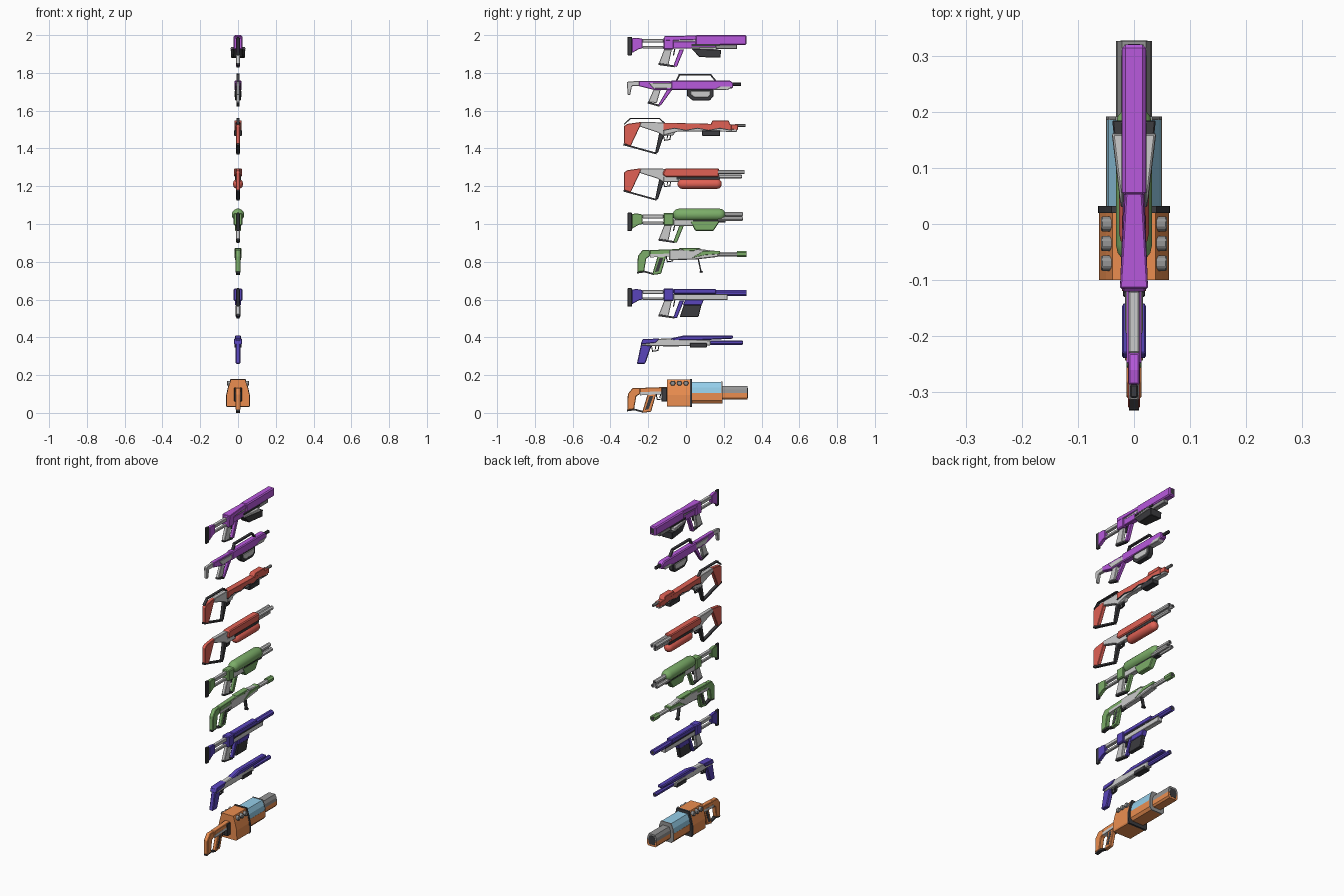
import bpy, bmesh, math
from mathutils import Vector

if "Cube" in bpy.data.objects:
    bpy.data.objects.remove(bpy.data.objects["Cube"])

# Units below are hundredths; each toy blaster has its own base height (B), muzzle towards +y
B, G = 0, ""
COL = {"black": (.045, .045, .05), "orange": (.83, .27, .08), "glass": (.3, .62, .82), "blue": (.1, .06, .5),
       "green": (.2, .42, .14), "red": (.75, .12, .09), "purple": (.48, .1, .72), "steel": (.3, .3, .3)}
MATS = {}


def finish(name, bm, col, bev=0):
    bmesh.ops.recalc_face_normals(bm, faces=bm.faces)
    bmesh.ops.scale(bm, vec=(.01, .01, .01), verts=bm.verts)
    me = bpy.data.meshes.new(G + name)
    bm.to_mesh(me)
    bm.free()
    ob = bpy.data.objects.new(G + name, me)
    bpy.context.collection.objects.link(ob)
    if col:
        if col not in MATS:
            MATS[col] = bpy.data.materials.new(col)
            MATS[col].diffuse_color = (*COL[col], 1)
        me.materials.append(MATS[col])
    if bev:
        m = ob.modifiers.new("chamfer", "BEVEL")
        m.width, m.segments = bev * .01, 1
    return ob


def loft(name, rings, col, bev=0):
    bm = bmesh.new()
    vs = [[bm.verts.new(p) for p in r] for r in rings]
    n = len(vs[0])
    for a, b in zip(vs, vs[1:]):
        for i in range(n):
            bm.faces.new((a[i], a[(i + 1) % n], b[(i + 1) % n], b[i]))
    bm.faces.new(vs[0][::-1])
    bm.faces.new(vs[-1])
    return finish(name, bm, col, bev)


def prism(name, pts, w, col=None, bev=.25, dy=0):
    """side profile (y, z) extruded to half width w (one value or one per point)"""
    ws = w if isinstance(w, list) else [w] * len(pts)
    return loft(name, [[(s * h, y + dy, z + B) for (y, z), h in zip(pts, ws)] for s in (-1, 1)], col, bev)


def box(name, y0, y1, z0, z1, w, col=None, bev=.25):
    return prism(name, [(y0, z0), (y1, z0), (y1, z1), (y0, z1)], w, col, bev)


def bar(name, half, y0, y1, col=None, bev=0):
    """mirrored cross-section (x, z) run along y"""
    sec = half + [(-x, z) for x, z in half[::-1]]
    return loft(name, [[(x, y, z + B) for x, z in sec] for y in (y0, y1)], col, bev)


def turned(name, prof, z, col=None, n=8, x=0):
    """profile of (y, radius) turned about a y axis"""
    ang = [2 * math.pi * (i + .5) / n for i in range(n)]
    return loft(name, [[(x + r * math.cos(a), y, B + z + r * math.sin(a)) for a in ang] for y, r in prof], col)


def tube(name, y0, y1, z, r, col=None, x=0, n=8):
    turned(name, [(y0, r), (y1, r)], z, col, n, x)
    turned(name + "_bore", [(y1 - .1, r * .65), (y1 + .05, r * .65)], z, "black", n, x)


def capsule(name, y0, y1, z, r, col):
    e = [(r * (1 - math.cos(a)), r * math.sin(a)) for a in (.3, .7, 1.1, 1.57)]
    ob = turned(name, [(y0 + d, q) for d, q in e] + [(y1 - d, q) for d, q in e[::-1]], z, col, 16)
    for p in ob.data.polygons:
        p.use_smooth = len(p.vertices) == 4


def strip(name, pts, t, w, col="black", dy=0):
    """flat strip of thickness t following a (y, z) path"""
    for i, (a, b) in enumerate(zip(pts, pts[1:])):
        a, b = Vector(a), Vector(b)
        d = (b - a).normalized() * t / 2
        nrm = Vector((-d.y, d.x))
        prism(f"{name}_{i}", [tuple(p) for p in (a - d - nrm, b + d - nrm, b + d + nrm, a - d + nrm)], w, col, 0, dy)


def trigger(y, z):
    strip("trigger_guard", [(y, z), (y + .6, z - 3), (y + 3.4, z - 2.6), (y + 4, z)], .5, .5)
    strip("trigger", [(y + 2.4, z), (y + 2, z - 1.8)], .5, .3)


def sliding_stock(col):
    box("butt_pad", -31, -28.6, 6.3, 16, .7, "black")
    prism("butt_wedge", [(-28.6, 7.5), (-28.6, 15.3), (-26, 15.6), (-23, 15), (-23, 10), (-25, 9.6)], 1, col)
    box("stock_rod_upper", -23, -12, 13, 15, 1)
    box("stock_rod_lower", -23, -12, 9.8, 11.2, .8)
    box("receiver_block", -12, -6.5, 9.3, 15.8, 2.3, col, .5)
    prism("grip", [(-11.5, 9.5), (-7.5, 9.5), (-9.3, 1.2), (-14.4, 2)], 1)
    strip("grip_base", [(-14, 1.6), (-6.5, .5)], 1, .9, "black")
    prism("grip_front", [(-3.4, 9.5), (-1, 9.5), (-4.8, .2), (-6.8, .4)], 1, col)
    strip("trigger", [(-6, 9.3), (-6.6, 6.5)], .6, .4)


def loop_stock(col, dy):
    prism("stock_post", [(-25.8, 1.5), (-25.5, 10), (-23, 13.2), (-19, 13.2), (-19, 10), (-21, 8.8), (-22.2, 2)], 1.3, col, .3, dy)
    prism("stock_top", [(-19.2, 13.2), (-3, 13.8), (-3, 9.7), (-19.2, 9.7)], 1.5, col, .3, dy)
    prism("stock_spine", [(-19, 11), (-5, 11.5), (-5, 10), (-19, 9.3)], 1.6, None, 0, dy)
    strip("stock_foot", [(-25.5, 1.3), (-22, 1.8), (-17.5, .6)], .9, 1, "black", dy)
    prism("grip", [(-15, 10), (-10.5, 10), (-13.2, .6), (-18, 0.01)], 1.1, col, .3, dy)
    prism("grip_inlay", [(-14, 9), (-12, 9), (-14.5, 2), (-16.5, 1.5)], 1.15, "black", 0, dy)
    trigger(-10.5 + dy, 10)


def thumbhole_stock():
    prism("butt", [(-32.8, 5.5), (-32.8, 14.8), (-31, 16), (-23.8, 17), (-24.2, 15), (-29.3, 4.2)], 1.1, "red")
    strip("butt_edge", [(-32.7, 5), (-29, 4), (-16, .4)], .9, .9)
    prism("grip", [(-16.5, 0), (-14.8, .8), (-11.5, 10.5), (-14.2, 11.2)], 1, "black")
    prism("stock_neck", [(-24, 17), (-12, 16.8), (-5, 12.5), (-7, 9.8), (-12, 9.7), (-15, 11.5), (-24.5, 14.6)], 1.2)
    trigger(-12, 10.3)


# 1: orange launcher
G, B = "launcher_", 0
loop_stock("orange", -5.3)
bar("housing", [(5.8, 3.3), (6.2, 4), (6.1, 9.5), (5, 14), (3.8, 17.6)], -10, 2.6, "orange")
bar("collar", [(6, 3), (6.4, 4), (6.3, 9.5), (5.2, 14), (4, 17.9)], 2, 3.2, "black")
box("rear_cap", -13, -10, 6, 13.5, 2, "black")
for s in (-1, 1):
    for y in (-7, -3.5, 0):
        ring = [(y + 1.5 * math.cos(k * math.pi / 3), 15.7 + 1.5 * math.sin(k * math.pi / 3)) for k in range(6)]
        loft("side_bolt", [[(s * x, *p) for p in ring] for x in (3, 5.9)], "steel", .3)
bar("chamber_lower", [(3.8, 5), (5, 6.5), (5, 10.6)], 3, 19, "orange")
bar("chamber_window", [(4.9, 10.6), (4.5, 13.5), (3.2, 16.3)], 3, 18.6, "glass")
bar("chamber_end", [(3.8, 5), (5, 6.5), (5, 10.6), (4.6, 13.5), (3.3, 16.5)], 18.5, 19.2, "steel")
bar("muzzle_lower", [(2.4, 7), (3.2, 8), (3.2, 10.6)], 19, 32.6, "orange")
bar("muzzle_upper", [(3.2, 10.6), (3, 12.5), (2.1, 14.3)], 19, 32.6, "steel")
bar("muzzle_bore", [(1.8, 8), (2.4, 10.5), (1.6, 13.3)], 32.5, 32.7, "black")

# 2: blue pistol-grip blaster
G, B = "blue_pistol_", 26
prism("grip", [(-24, 9.5), (-23.2, 12.8), (-18.8, 12.8), (-18.3, 9.5), (-21.6, 0), (-26, 0)], 1.3, "blue", .4)
prism("receiver", [(-23.5, 9.5), (-23, 12.8), (-8, 13.5), (13, 12.5), (13, 9.6), (-8, 9.2)], 1.6, None, .4)
prism("rear_cover", [(-24, 10.3), (-23, 13), (-14, 13.4), (-16, 11.2)], 2.1, "blue")
prism("top_cover", [(-10, 13), (-1, 15), (25, 15), (25, 13.3), (5, 12.3), (-6, 12.2)], 1.7, "blue", .5)
tube("barrel", 12, 30, 11.2, 1.3, "blue")
box("fore_block", 2, 11, 8.6, 11, 1.9, "black")
trigger(-18.3, 9.6)

# 3: blue magazine blaster
G, B = "blue_rifle_", 50
sliding_stock("blue")
box("receiver", -6.5, 22, 9.7, 13.2, 1.5)
box("top_rail", -6.5, 16, 13, 15.6, 1.9, "blue", .4)
box("side_slot", -6, 22, 12.3, 13, 1.7, "black", 0)
tube("barrel", 15, 32, 13.4, 1.7, "blue")
prism("magazine", [(-1.2, 7.2), (8.2, 7.2), (6.6, .8), (-3.3, .8)], 1.2, "black")
prism("magazine_well", [(-.5, 10), (9.5, 10), (8.2, 7), (-1.6, 7)], 1.5, "blue")

# 4: green bipod blaster
G, B = "green_rifle_", 73
loop_stock("green", 0)
prism("receiver", [(-9, 13.2), (5, 14), (17, 12.6), (17, 9.6), (5, 8.2), (-9, 7.8)], 1.7, None, .4)
prism("top_panel", [(-4, 14.2), (8, 14.2), (4, 12.6), (-1, 12.8)], 1.8, "green")
prism("side_panel", [(3, 9), (9, 12.6), (18, 12.8), (18, 11.2), (10, 10.6)], 1.9, "green", .1)
tube("barrel", 16, 28, 11, 1.3)
tube("muzzle", 27, 32, 11.1, 1.8, "green")
for s in (-1, 1):
    leg = strip("bipod", [(6.5, 8.5), (8, 1.5)], .7, .9)
box("bipod_foot", 7.2, 9, 1.2, 2, 1.2, "black")

# 5: green tank blaster
G, B = "green_tank_", 90
sliding_stock("green")
capsule("tank", -7, 21, 14.9, 3.3, "green")
box("receiver", -6.5, 4, 9, 12.5, 1.5)
box("under_rail", 3, 21, 10.8, 12.5, 1.5, "black", 0)
prism("fore_grip", [(2, 11.6), (18, 11.6), (14.5, 6.3), (5, 6.3)], 1.6, "green", .4)
tube("upper_barrel", 17, 30, 15.2, 1.3)
for s in (-1, 1):
    tube("lower_barrel", 17, 30, 12.8, 1.2, None, s * 1.2)

# 6: red blaster with underslung tank
G, B = "red_tank_", 112.5
thumbhole_stock()
prism("top_cover", [(-12.5, 14), (-11, 17), (17.5, 17), (17.5, 12.5), (-11, 12.5)], 2.1, "red", .5)
box("receiver", -12, -4, 9.7, 12.6, 1.3)
box("under_rail", -5, 18, 11, 12.6, 1.5, "black", 0)
capsule("tank", -4.5, 19, 8.7, 2.7, "red")
for s in (-1, 1):
    tube("upper_barrel", 17, 31, 15, 1.2, None, s * 1.1)
tube("lower_barrel", 17, 29.5, 12.6, 1.2)

# 7: red scalloped blaster
G, B = "red_rifle_", 137
thumbhole_stock()
strip("cheek_rail", [(-32.5, 16), (-29.5, 18.8), (-14, 18.8), (-11.5, 16.5)], .6, .8)
prism("body", [(-12, 10), (-4, 12), (27, 11.8), (27, 14.5), (-12, 16.5)], 1.4)
wave = [(y, 13.7 if i % 2 else 12.6) for i, y in enumerate(range(-12, 25, 6))]
prism("scalloped_cover", wave + [(24, 15.8), (-12, 16.6)], 1.8, "red", .1)
strip("scallop_edge", wave, .5, 1.9)
prism("sight_block", [(13, 15.5), (14, 17.8), (22.5, 17.8), (23.5, 15.5)], 1.9, "red")
prism("nose", [(12, 16), (27.5, 15.7), (27.5, 12.8), (15, 13.5)], 1.6, "red")
tube("barrel", 26, 31.5, 15.2, .9, "steel")
box("fore_block", 8.5, 18, 9.6, 12.6, 2.1, "black")

# 8: purple carry-handle blaster
G, B = "purple_carbine_", 162
prism("butt", [(-31.4, 13), (-30.8, 6.2), (-29.6, 6.2), (-28.6, 11), (-24, 11), (-24, 13.8), (-30.5, 13.4)], .9)
prism("rear_body", [(-25, 13.8), (-8, 13.6), (-8, 9), (-17, 9), (-25, 11)], 1.3, "purple", .3)
prism("front_body", [(-8, 14), (23.5, 14), (25, 12.5), (25, 10), (20, 9), (-8, 9)], 1.8, "purple", .5)
prism("side_panel", [(-20, 12.8), (-6, 12.6), (-4, 10), (-17, 9.6)], 1.5)
prism("fore_panel", [(14, 9), (18, 11), (24.8, 11), (22, 8.8)], 1.9)
prism("grip", [(-17, 9.5), (-13.3, 9.5), (-15.5, 2), (-20, 2.6)], .9)
strip("grip_base", [(-19.8, 2.2), (-14.5, .7)], 1, .9)
prism("grip_front", [(-9.8, 9.5), (-7, 9.5), (-13.3, .8), (-15, .6)], .9, "purple")
strip("carry_handle", [(-5, 13.8), (-3.5, 17), (13, 17), (15.5, 14)], .8, .8)
tube("barrel", 24, 29, 12, 1, "black")
prism("magazine_frame", [(.5, 9.5), (14.5, 9.5), (14.5, 5.5), (12.5, 3.4), (3.5, 3.4), (.5, 6)], 1.5, "black")
prism("magazine", [(2.5, 8.5), (13, 8.5), (13, 6.3), (11.5, 5), (4.5, 5), (2.5, 6.5)], 1.8)

# 9: purple heavy blaster
G, B = "purple_heavy_", 183
sliding_stock("purple")
box("receiver", -8, 16, 10, 13.6, 1.6, "purple")
box("side_slot", -7, 18, 13.3, 14.8, 1.5)
prism("top_cover", [(-11.5, 16.4), (5.5, 16.8), (5.5, 14.6), (-11.5, 14)], [2.5, 1.5, 1.9, 2.5], "purple")
box("barrel_shroud", 5, 32, 11.8, 17, 2.1, "purple", .6)
box("shroud_slot", 3, 18, 11.3, 12.2, 2.2, "black", 0)
box("shroud_bore", 31.9, 32.1, 13, 16, 1.1, "black", 0)
box("lower_barrel", 14, 27, 9.6, 11.9, 1.5, "steel")
prism("magazine", [(3, 9.8), (18.5, 9.2), (18.3, 5), (7, 5.4)], [2.3, 3.9, 3.6, 2.6], "black")
prism("magazine_cover", [(3, 10.8), (16, 10.8), (16.2, 9.2), (3, 9.7)], [2.2, 3.8, 4, 2.4])

for m in bpy.data.materials:
    if m.users and not m.is_grease_pencil:
        m.use_nodes = True
        m.node_tree.nodes["Principled BSDF"].inputs["Base Color"].default_value = m.diffuse_color
